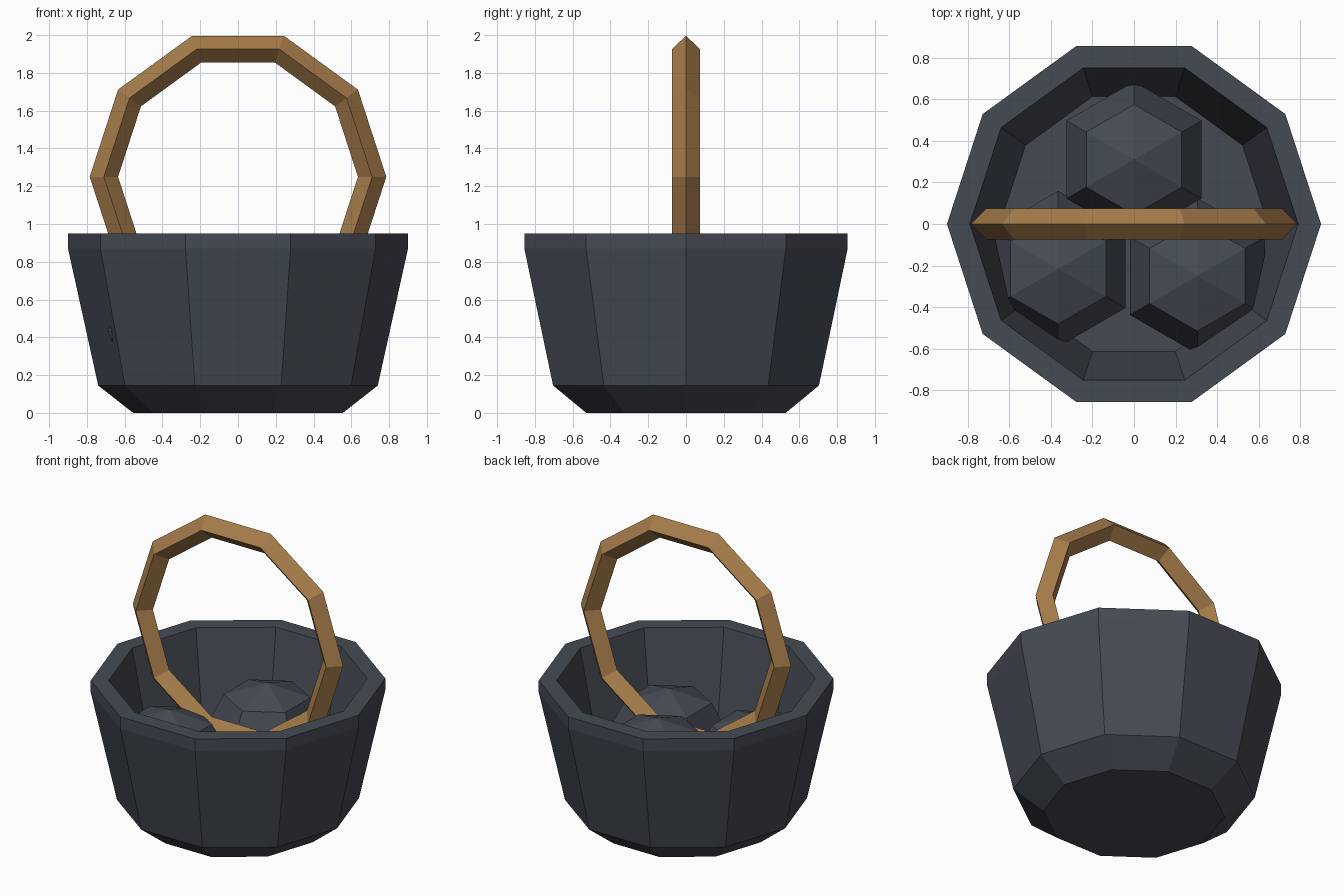
import bpy, bmesh
from math import sin, cos, pi

cube = bpy.data.objects.get("Cube")
if cube:
    bpy.data.objects.remove(cube, do_unlink=True)


def material(name, rgb):
    m = bpy.data.materials.new(name)
    m.use_nodes = True
    color = (*rgb, 1)
    m.diffuse_color = color
    m.node_tree.nodes["Principled BSDF"].inputs["Base Color"].default_value = color
    return m


def make_object(name, bm, mat):
    bmesh.ops.recalc_face_normals(bm, faces=bm.faces)
    mesh = bpy.data.meshes.new(name)
    bm.to_mesh(mesh)
    bm.free()
    mesh.materials.append(mat)
    obj = bpy.data.objects.new(name, mesh)
    bpy.context.collection.objects.link(obj)
    return obj


def lathe(name, profile, sides, mat):
    """Spin a (radius, height) profile into a faceted solid with capped ends."""
    bm = bmesh.new()
    rings = []
    for r, z in profile:
        angles = [2 * pi * i / sides for i in range(sides)]
        rings.append([bm.verts.new((r * cos(a), r * sin(a), z)) for a in angles])
    for low, high in zip(rings, rings[1:]):
        for i in range(sides):
            j = (i + 1) % sides
            bm.faces.new((low[i], low[j], high[j], high[i]))
    bm.faces.new(rings[0][::-1])
    bm.faces.new(rings[-1])
    return make_object(name, bm, mat)


slate = material("dark slate", (0.06, 0.069, 0.088))
wood = material("tan wood", (0.38, 0.2, 0.068))

# Ten-sided bucket: chamfered foot, flared wall, rim band, inner wall and floor
lathe("bucket", [(0.555, 0), (0.74, 0.145), (0.9, 0.87), (0.9, 0.95),
                 (0.79, 0.95), (0.645, 0.25)], 10, slate)

# Upright ring handle with a diamond cross-section, lower part inside the bucket
bpy.ops.mesh.primitive_torus_add(major_radius=0.71, minor_radius=0.075,
                                 major_segments=10, minor_segments=4,
                                 location=(0, 0, 1.25), rotation=(pi / 2, 0, 0))
handle = bpy.context.object
handle.name = "handle"
handle.data.materials.append(wood)

# Three faceted lumps resting in the bucket
lumps = {"back_lump": (0, 0.31, 0.505),
         "right_lump": (-0.365, -0.216, 0.43),
         "left_lump": (0.305, -0.25, 0.41)}
for name, place in lumps.items():
    bm = bmesh.new()
    bmesh.ops.create_uvsphere(bm, u_segments=6, v_segments=4, radius=0.375)
    bmesh.ops.scale(bm, vec=(1, 1, 0.81), verts=bm.verts)
    lump = make_object(name, bm, slate)
    lump.location = place
